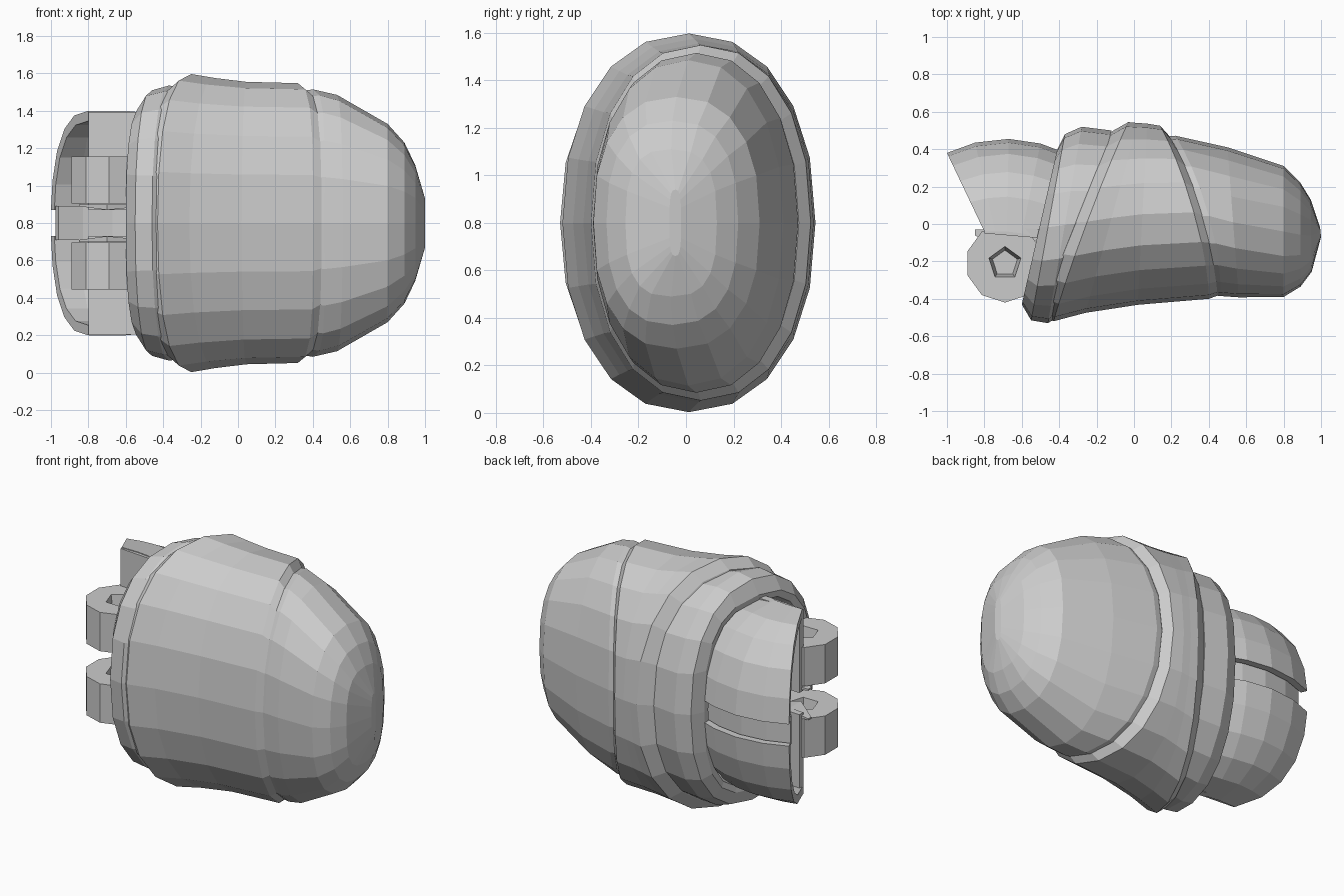
import bpy, bmesh
from math import sin, cos, pi, copysign

if "Cube" in bpy.data.objects:
    bpy.data.objects.remove(bpy.data.objects["Cube"])

ZC = 0.8      # mid height, the model mirrors about it
SIDES = 20


def loft(name, loops):
    """Skin a closed solid through equal-length point loops."""
    bm = bmesh.new()
    rings = [[bm.verts.new(p) for p in lp] for lp in loops]
    n = len(rings[0])
    for a, b in zip(rings, rings[1:]):
        for i in range(n):
            j = (i + 1) % n
            bm.faces.new((a[i], a[j], b[j], b[i]))
    bm.faces.new(rings[0][::-1])
    bm.faces.new(rings[-1])
    bmesh.ops.recalc_face_normals(bm, faces=bm.faces)
    me = bpy.data.meshes.new(name)
    bm.to_mesh(me)
    bm.free()
    ob = bpy.data.objects.new(name, me)
    bpy.context.collection.objects.link(ob)
    return ob


def power(v, n):
    return copysign(abs(v) ** (2 / n), v)


def oval(fx, fy, bx, by, h, bow=0, n=2.2):
    """Tilted oval: front point, back point, half height, x bow at top/bottom."""
    pts = []
    for i in range(SIDES):
        t = 2 * pi * i / SIDES
        c, s = power(cos(t), n), power(sin(t), n)
        pts.append(((fx + bx) / 2 + c * (bx - fx) / 2 + bow * s * s,
                    (fy + by) / 2 + c * (by - fy) / 2,
                    ZC + h * s))
    return pts


# Rounded toe cap
loft("toe_cap", [
    oval(0.25, -0.36, 0.00, 0.45, 0.67),
    oval(0.46, -0.385, 0.22, 0.472, 0.715, 0.06),
    oval(0.56, -0.392, 0.50, 0.41, 0.685),
    oval(0.80, -0.39, 0.80, 0.31, 0.53, 0, 2.4),
    oval(0.89, -0.335, 0.89, 0.22, 0.43, 0, 2.5),
    oval(0.95, -0.255, 0.945, 0.13, 0.31, 0, 2.8),
    oval(1.00, -0.07, 0.995, -0.02, 0.14, 0, 3)])

# Main shell overlapping the toe cap
loft("main_shell", [
    oval(-0.48, -0.44, -0.15, 0.47, 0.70),
    oval(-0.51, -0.485, -0.11, 0.50, 0.738),
    oval(-0.43, -0.52, -0.03, 0.545, 0.797, -0.02),
    oval(-0.26, -0.475, 0.02, 0.54, 0.775),
    oval(0.02, -0.432, 0.07, 0.537, 0.755),
    oval(0.40, -0.40, 0.14, 0.525, 0.748, 0.05),
    oval(0.45, -0.382, 0.185, 0.475, 0.70, 0.055),
    oval(0.40, -0.34, 0.15, 0.43, 0.64, 0.04)])

# Rolled collar with a recessed, squarish opening
loft("collar", [
    oval(-0.45, -0.35, -0.25, 0.33, 0.54, 0, 2.8),
    oval(-0.585, -0.38, -0.41, 0.36, 0.58, 0, 2.8),
    oval(-0.60, -0.43, -0.41, 0.40, 0.62, 0, 2.7),
    oval(-0.55, -0.515, -0.37, 0.48, 0.71, 0, 2.3),
    oval(-0.46, -0.53, -0.28, 0.52, 0.735),
    oval(-0.38, -0.48, -0.12, 0.50, 0.725)])

# Ankle dome stations: base x, base y, crown x, crown y, half height
STATIONS = [(-0.80, -0.04, -1.00, 0.38, 0.60),
            (-0.74, -0.04, -0.85, 0.435, 0.60),
            (-0.68, -0.04, -0.67, 0.455, 0.60),
            (-0.60, -0.05, -0.50, 0.43, 0.60),
            (-0.50, -0.07, -0.38, 0.385, 0.59),
            (-0.40, -0.10, -0.25, 0.30, 0.52)]
GAP = 0.07


def arch(bx, by, cx, cy, h, sign):
    def pt(c, s, k):
        return (bx + (cx - bx) * s * k, by + (cy - by) * s * k,
                ZC + sign * max(GAP, h * c * k))
    prof = [(power(cos(t), 2.4), power(sin(t), 2.4))
            for t in [i * pi / 10 for i in range(6)]]
    return [pt(c, s, 1) for c, s in prof] + [pt(c, s, 0.91) for c, s in prof[::-1]]


def slot_strip(bx, by, cx, cy, h):
    def pt(k, z):
        return (bx + (cx - bx) * k, by + (cy - by) * k, ZC + z)
    w = GAP + 0.02
    return [pt(0.88, -w), pt(0.88, w), pt(0.80, w), pt(0.80, -w)]


loft("dome_slot_floor", [slot_strip(*s) for s in STATIONS])


def rect(x, y0, y1, z0, z1):
    return [(x, y0, z0), (x, y1, z0), (x, y1, z1), (x, y0, z1)]


def knuckle_ring(r, z, hole=False):
    pts = []
    for i in range(10):
        t = 2 * pi * i / 10 + pi / 10
        rr = r * cos(pi / 5) if hole and i % 2 else r   # pentagon hole
        pts.append((-0.69 + rr * cos(t), -0.21 + rr * sin(t), z))
    return pts


for side, s in (("upper", 1), ("lower", -1)):
    # Half of the ankle dome and the flat panel behind the hinge
    loft(side + "_dome_half", [arch(*st, s) for st in STATIONS])
    z0, z1 = ZC + s * GAP, ZC + s * 0.595
    loft(side + "_hinge_panel", [rect(-0.80, -0.05, -0.01, z0, z1),
                                 rect(-0.45, -0.08, -0.03, z0, z1)])
    # Hinge knuckle with a pentagonal socket in both ends
    loft(side + "_hinge_knuckle", [
        knuckle_ring(0.07, ZC + s * 0.24, True),
        knuckle_ring(0.09, ZC + s * 0.355, True),
        knuckle_ring(0.21, ZC + s * 0.355),
        knuckle_ring(0.21, ZC + s * 0.105),
        knuckle_ring(0.09, ZC + s * 0.105, True),
        knuckle_ring(0.07, ZC + s * 0.22, True)])
    # Thin pointed tab between the knuckles
    zt = ZC + s * 0.09
    loft(side + "_hinge_tab", [rect(-0.85, -0.06, -0.03, zt, zt + s * 0.01),
                               rect(-0.70, -0.17, -0.03, zt - s * 0.02, zt + s * 0.01),
                               rect(-0.50, -0.08, -0.03, zt, zt + s * 0.01)])
